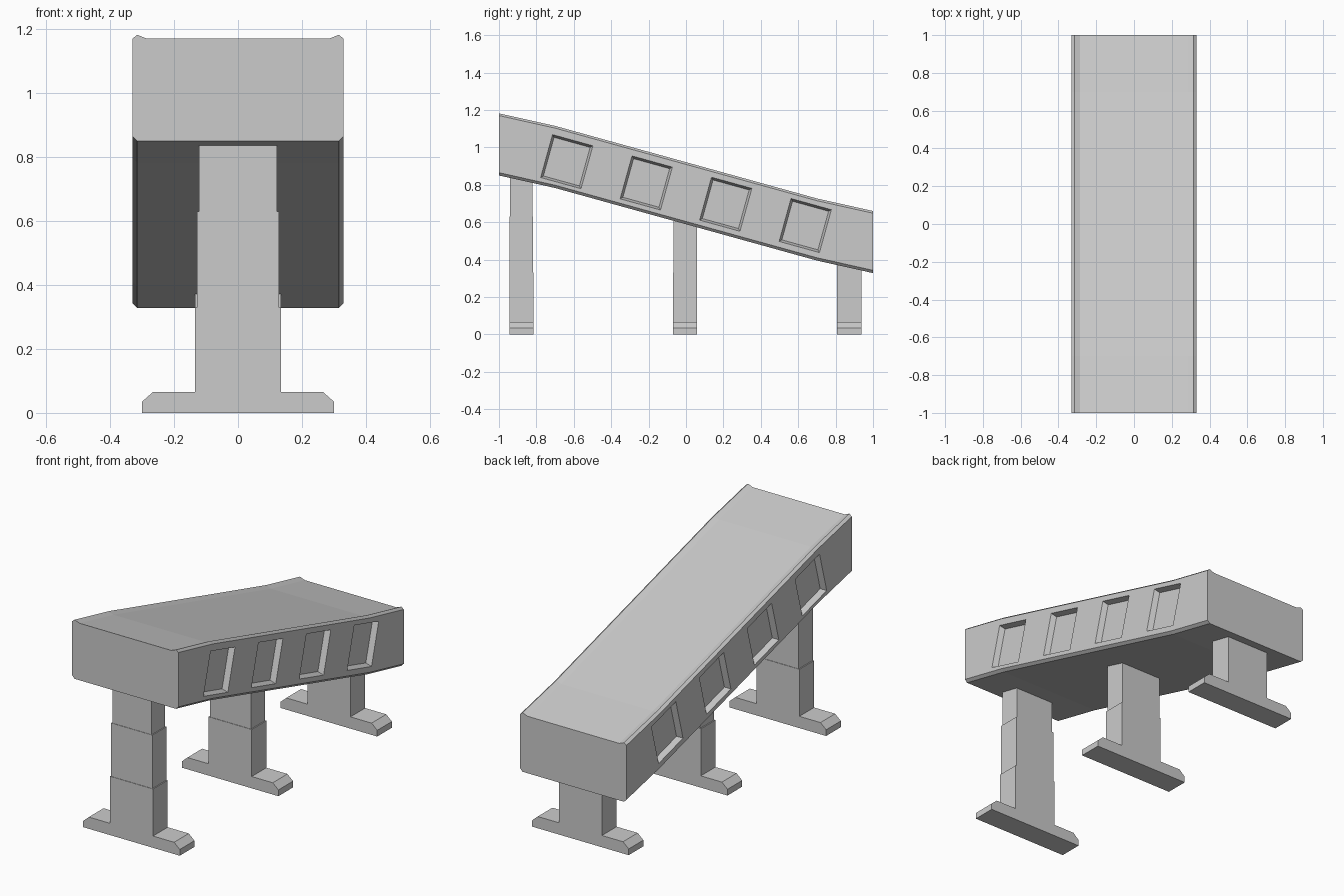
import bpy, bmesh
from mathutils import Matrix, Vector
from math import atan

if "Cube" in bpy.data.objects:
    bpy.data.objects.remove(bpy.data.objects["Cube"])

SLOPE = (0.455 - 0.067) / 1.4
# ramp stations: (y, vertical drop from the high front end)
STATIONS = [(-1, 0), (-0.7, 0.067), (0.7, 0.455), (1, 0.522)]


def finish(name, bm):
    bmesh.ops.recalc_face_normals(bm, faces=bm.faces)
    me = bpy.data.meshes.new(name)
    bm.to_mesh(me)
    bm.free()
    ob = bpy.data.objects.new(name, me)
    bpy.context.collection.objects.link(ob)
    return ob


def loft(bm, rings):
    """Skin a list of equal-length point rings and cap both ends."""
    rows = [[bm.verts.new(p) for p in r] for r in rings]
    n = len(rows[0])
    for a, b in zip(rows, rows[1:]):
        for i in range(n):
            j = (i + 1) % n
            bm.faces.new((a[i], a[j], b[j], b[i]))
    bm.faces.new(rows[0])
    bm.faces.new(rows[-1])


def underside(y):
    for (y0, d0), (y1, d1) in zip(STATIONS, STATIONS[1:]):
        if y <= y1:
            return 0.85 - d0 - (d1 - d0) * (y - y0) / (y1 - y0)


# sloping deck with side lips and chamfered lower edges
half = [(0.315, 0.85), (0.33, 0.865), (0.33, 1.17), (0.315, 1.182), (0.285, 1.17)]
section = half + [(-x, z) for x, z in reversed(half)]
bm = bmesh.new()
loft(bm, [[(x, y, z - d) for x, z in section] for y, d in STATIONS])
deck = finish("sloping_deck", bm)

# tapered cutters for the recessed side panels
bm = bmesh.new()
tilt = Matrix.Rotation(-atan(SLOPE), 4, 'X')
for side in (-1, 1):
    for k in range(4):
        y = -0.6375 + 0.425 * k
        centre = Vector((0, y, 0.753 - 0.268 * y))
        rings = []
        for x, inset in ((0.36, -0.012), (0.30, 0.012)):
            w, h = 0.112 - inset, 0.119 - inset
            rings.append([centre + tilt @ Vector((side * x, a * w, b * h))
                          for a, b in ((-1, -1), (1, -1), (1, 1), (-1, 1))])
        loft(bm, rings)
cutter = finish("panel_cutter", bm)
cutter.hide_render = True
cutter.hide_viewport = True
cutter.display_type = 'WIRE'
mod = deck.modifiers.new("side_panels", 'BOOLEAN')
mod.operation = 'DIFFERENCE'
mod.solver = 'EXACT'
mod.object = cutter


# stepped legs, each section slightly slimmer than the one below
def leg(name, y, cuts):
    bm = bmesh.new()
    foot = [(-0.3, 0), (0.3, 0), (0.3, 0.035), (0.265, 0.066),
            (-0.265, 0.066), (-0.3, 0.035)]
    loft(bm, [[(x, y + s * 0.065, z) for x, z in foot] for s in (-1, 1)])
    levels = [0.06] + cuts + [underside(y - 0.065)]
    for i, (z0, z1) in enumerate(zip(levels, levels[1:])):
        size = (0.268 - 0.012 * i, 0.13 - 0.005 * i, z1 - z0)
        m = Matrix.Translation((0, y, (z0 + z1) / 2)) @ Matrix.Diagonal((*size, 1))
        bmesh.ops.create_cube(bm, size=1, matrix=m)
    finish(name, bm)


leg("front_leg", -0.88, [0.33, 0.63])
leg("middle_leg", -0.005, [0.33])
leg("back_leg", 0.872, [])
